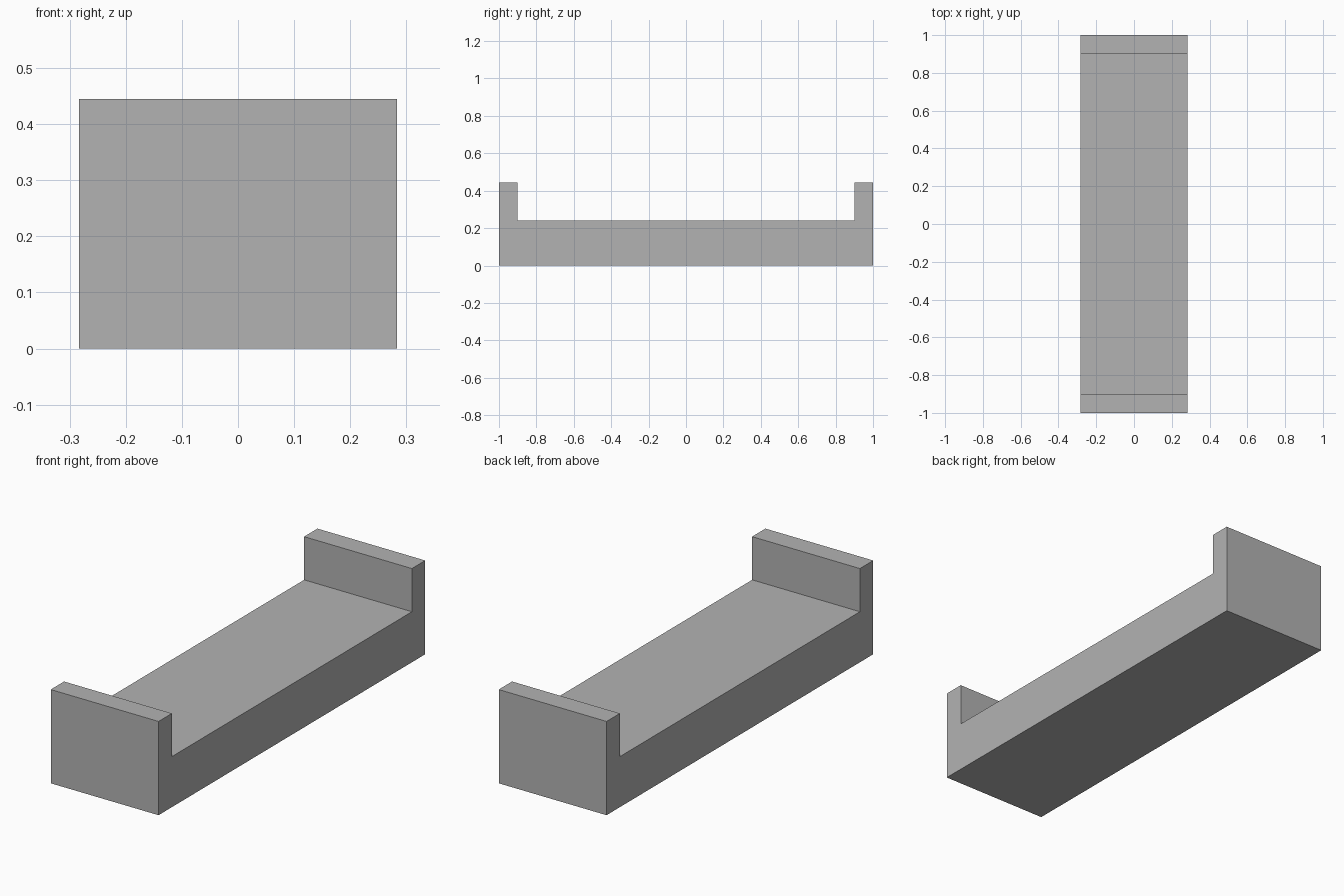
import bpy
import bmesh

cube = bpy.data.objects.get("Cube")
if cube:
    bpy.data.objects.remove(cube, do_unlink=True)

WIDTH = 0.566
HALF_LENGTH = 1.0
INNER = 0.9
DECK = 0.24
TOP = 0.445

grey = bpy.data.materials.new("plain grey")
grey.use_nodes = True
colour = (0.45, 0.45, 0.45, 1)
grey.diffuse_color = colour
grey.node_tree.nodes["Principled BSDF"].inputs["Base Color"].default_value = colour

# Side profile: a long deck with a raised wall at each end
half = [(HALF_LENGTH, 0), (HALF_LENGTH, TOP), (INNER, TOP), (INNER, DECK)]
profile = half + [(-y, z) for y, z in reversed(half)]

# Sweep the profile across the width
bm = bmesh.new()
side = bm.faces.new([bm.verts.new((-WIDTH / 2, y, z)) for y, z in profile])
swept = bmesh.ops.extrude_face_region(bm, geom=[side], use_keep_orig=True)
moved = [v for v in swept["geom"] if isinstance(v, bmesh.types.BMVert)]
bmesh.ops.translate(bm, verts=moved, vec=(WIDTH, 0, 0))
bmesh.ops.recalc_face_normals(bm, faces=bm.faces[:])

mesh = bpy.data.meshes.new("deck_with_end_walls")
bm.to_mesh(mesh)
bm.free()
mesh.materials.append(grey)
body = bpy.data.objects.new("deck_with_end_walls", mesh)
bpy.context.collection.objects.link(body)
